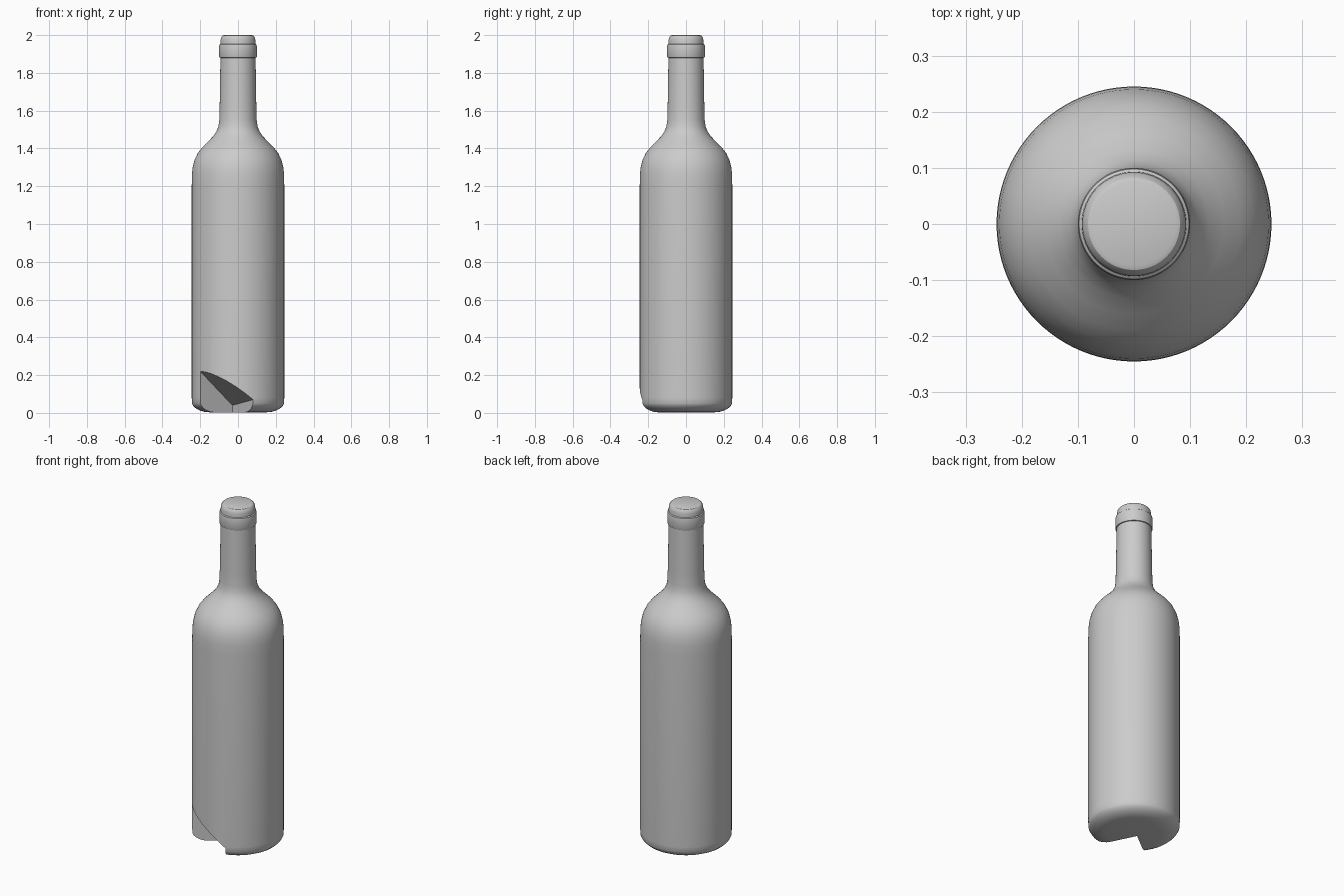
import bpy, bmesh, math
from mathutils import Vector

if "Cube" in bpy.data.objects:
    bpy.data.objects.remove(bpy.data.objects["Cube"])


def make_object(name, bm):
    bmesh.ops.recalc_face_normals(bm, faces=bm.faces[:])
    mesh = bpy.data.meshes.new(name)
    bm.to_mesh(mesh)
    bm.free()
    obj = bpy.data.objects.new(name, mesh)
    bpy.context.collection.objects.link(obj)
    return obj


def lathe(name, profile, steps=96):
    bm = bmesh.new()
    verts = [bm.verts.new((r, 0, z)) for r, z in profile]
    edges = [bm.edges.new(p) for p in zip(verts, verts[1:])]
    bmesh.ops.spin(bm, geom=verts + edges, cent=(0, 0, 0), axis=(0, 0, 1),
                   angle=math.tau, steps=steps, use_duplicate=False)
    bmesh.ops.remove_doubles(bm, verts=bm.verts[:], dist=0.0002)
    return make_object(name, bm)


# Solid bottle: base, body, shoulder, neck, lip
bottle = lathe("bottle", [
    (0, 0.003), (0.15, 0.003), (0.175, 0.005), (0.2, 0.012), (0.222, 0.023),
    (0.237, 0.037), (0.244, 0.05), (0.245, 0.08), (0.245, 1.2), (0.244, 1.26),
    (0.24, 1.3), (0.23, 1.34), (0.213, 1.375), (0.19, 1.405), (0.16, 1.435),
    (0.133, 1.463), (0.114, 1.49), (0.104, 1.515), (0.099, 1.55), (0.097, 1.62),
    (0.093, 1.88), (0.098, 1.881), (0.1, 1.886), (0.1, 1.94), (0.098, 1.95),
    (0.093, 1.954), (0.092, 1.975), (0.089, 1.988), (0.082, 1.997),
    (0.074, 2.0), (0, 2.0)])

# Broken-out shard at the front of the base: three planes meeting inside
apex = Vector((-0.03, -0.01, 0.04))
rim_left = Vector((-0.2, -0.142, 0.22))
rim_right = Vector((0.08, -0.232, 0.07))
bm = bmesh.new()
corners = [bm.verts.new(p) for p in (
    apex, apex + 6 * (rim_left - apex), apex + 6 * (rim_right - apex),
    apex + Vector((0, 0, -3)))]
for i in range(4):
    bm.faces.new(corners[:i] + corners[i + 1:])
cutter = make_object("shard_cutter", bm)
cutter.hide_render = True

cut = bottle.modifiers.new("missing_shard", 'BOOLEAN')
cut.operation = 'DIFFERENCE'
cut.solver = 'EXACT'
cut.object = cutter

bpy.context.view_layer.objects.active = bottle
bottle.select_set(True)
bpy.ops.object.modifier_apply(modifier=cut.name)
bpy.data.objects.remove(cutter)
bpy.ops.object.shade_smooth_by_angle(angle=math.radians(30))
